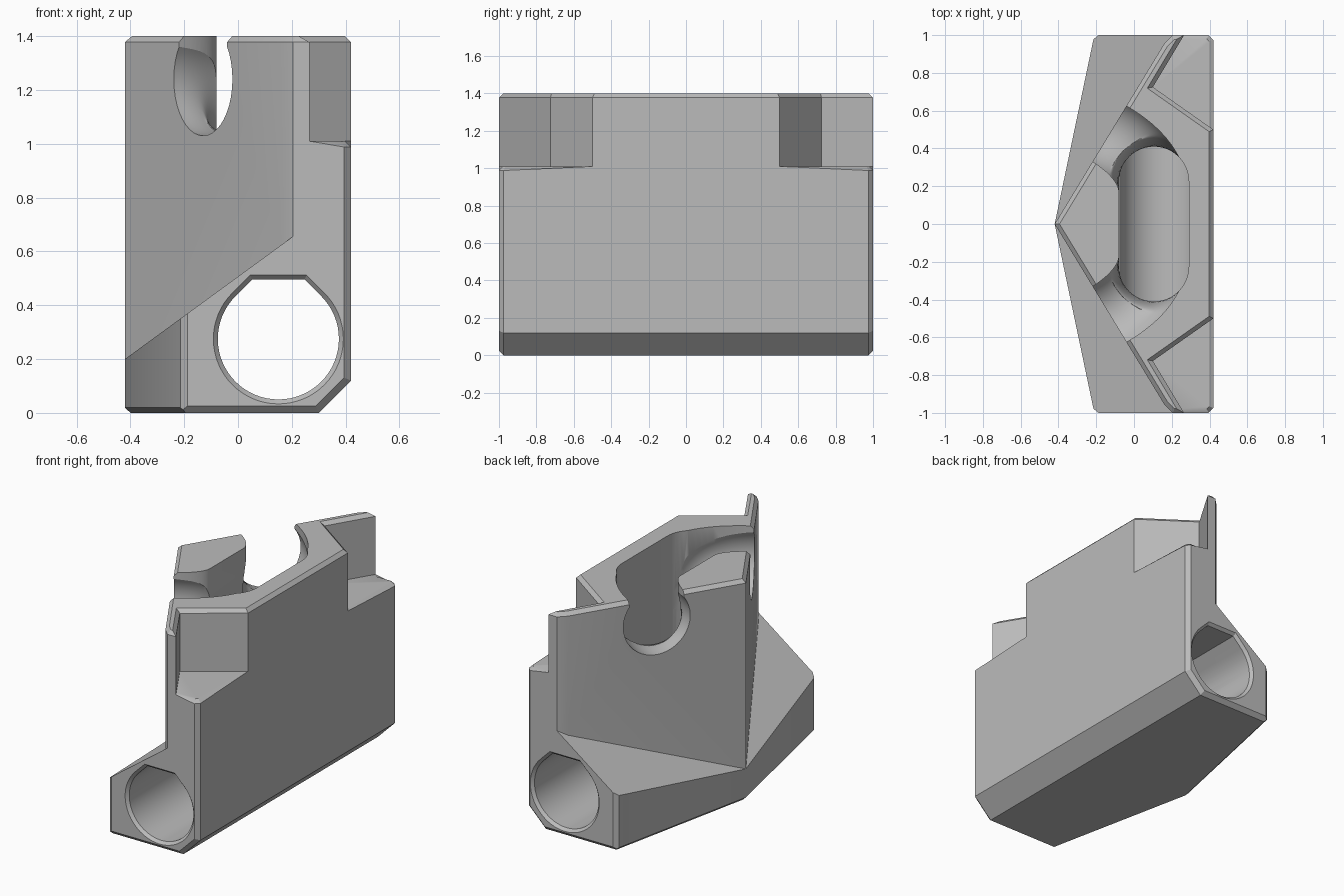
import bpy, bmesh, math
from mathutils import Vector

old = bpy.data.objects.get("Cube")
if old:
    bpy.data.objects.remove(old, do_unlink=True)

grey = bpy.data.materials.new("plain_grey")
grey.use_nodes = True
COLOUR = (0.5, 0.5, 0.5, 1)
grey.diffuse_color = COLOUR
grey.node_tree.nodes["Principled BSDF"].inputs["Base Color"].default_value = COLOUR

HEIGHT = 1.4


def to_object(name, bm):
    bmesh.ops.recalc_face_normals(bm, faces=bm.faces)
    mesh = bpy.data.meshes.new(name)
    bm.to_mesh(mesh)
    bm.free()
    mesh.materials.append(grey)
    obj = bpy.data.objects.new(name, mesh)
    bpy.context.collection.objects.link(obj)
    return obj


def loft(rings):
    """Closed solid through rings of equal point count."""
    bm = bmesh.new()
    loops = [[bm.verts.new(p) for p in ring] for ring in rings]
    n = len(loops[0])
    for a, b in zip(loops, loops[1:]):
        for i in range(n):
            j = (i + 1) % n
            bm.faces.new((a[i], a[j], b[j], b[i]))
    bm.faces.new(loops[0])
    bm.faces.new(loops[-1])
    bmesh.ops.recalc_face_normals(bm, faces=bm.faces)
    return bm


def prism(plan, low, high):
    """Extrude a plan outline; low(x) gives the underside height."""
    return loft([[(x, y, low(x)) for x, y in plan], [(x, y, high) for x, y in plan]])


def cut(target, cutters):
    for c in cutters:
        c.hide_render = True
        mod = target.modifiers.new("cut", "BOOLEAN")
        mod.operation, mod.solver, mod.object = "DIFFERENCE", "EXACT", c
    bpy.context.view_layer.update()
    deps = bpy.context.evaluated_depsgraph_get()
    mesh = bpy.data.meshes.new_from_object(target.evaluated_get(deps))
    target.modifiers.clear()
    target.data = mesh
    for c in cutters:
        bpy.data.objects.remove(c, do_unlink=True)


def clip(bm, point, normal):
    """Slice off everything on the normal side and close the cut."""
    geom = bm.verts[:] + bm.edges[:] + bm.faces[:]
    res = bmesh.ops.bisect_plane(bm, geom=geom, plane_co=point, plane_no=normal, clear_outer=True)
    edges = [e for e in res["geom_cut"] if isinstance(e, bmesh.types.BMEdge)]
    if edges:
        bmesh.ops.edgeloop_fill(bm, edges=edges)


def chamfer(bm, point, n1, n2, depth=0.018):
    n = (Vector(n1).normalized() + Vector(n2).normalized()).normalized()
    clip(bm, Vector(point) - n * depth, n)


# Main block: pentagon plan with chamfered base and ends
bm = prism([(0.42, -1), (0.42, 1), (-0.21, 1), (-0.42, 0), (-0.21, -1)], lambda x: 0, HEIGHT)
DOWN, BACK, SLANT = (0, 0, -1), (1, 0, 0), (1, 0, -1)
clip(bm, (0.42, 0, 0.12), SLANT)
for s in (1, -1):
    end, flank = (0, s, 0), (-1, s * 0.21, 0)
    chamfer(bm, (0.42, s, 1), BACK, end)
    chamfer(bm, (0.42, s, 0.12), SLANT, end)
    chamfer(bm, (-0.21, s, 0), flank, end, 0.014)
    chamfer(bm, (0, s, 0), end, DOWN)
    chamfer(bm, (-0.42, 0, 0), flank, DOWN, 0.014)
body = to_object("block_body", bm)

# Sloped shoulder outside the upper wedge, and the corner notches
cutters = []
for s in (1, -1):
    wedge = [(-0.42, 0), (0.16, 0.955), (0.205, 1), (0.405, 1.2), (-0.9, 1.2), (-0.9, 0)]
    notch = [(0.385, 1.2), (0.1, 0.725), (0.42, 0.5), (0.56, 0.402), (0.6, 1.2)]
    cutters.append(to_object("shoulder_cutter", prism(
        [(x, s * y) for x, y in wedge], lambda x: 0.2 + 0.73 * (x + 0.42), 2)))
    cutters.append(to_object("notch_cutter", prism(
        [(x, s * y) for x, y in notch], lambda x: 1.01, 2)))
cut(body, cutters)

# Chamfer the top rim and the outer rims of the notch floors
bm = bmesh.new()
bm.from_mesh(body.data)
bmesh.ops.remove_doubles(bm, verts=bm.verts, dist=0.0005)
bmesh.ops.dissolve_limit(bm, angle_limit=0.01, verts=bm.verts, edges=bm.edges)


def is_rim(e):
    mid = (e.verts[0].co + e.verts[1].co) / 2
    level = abs(e.verts[0].co.z - e.verts[1].co.z) < 0.001
    outer = mid.x > 0.39 or abs(mid.y) > 0.97
    return level and (mid.z > HEIGHT - 0.001 or (abs(mid.z - 1.01) < 0.001 and outer))


bmesh.ops.bevel(bm, geom=[e for e in bm.edges if is_rim(e)], offset=0.022,
                offset_type="OFFSET", segments=1, affect="EDGES", clamp_overlap=True)
bm.to_mesh(body.data)
bm.free()


# Lengthwise tunnel: round with a flat-topped roof and flared mouths
def tunnel_ring(y, r):
    pts = []
    for i in range(49):
        a = math.radians(135 + 270 * i / 48)
        pts.append((0.15 + r * math.cos(a), y, 0.275 + r * math.sin(a)))
    half = r * (math.sqrt(2) - 0.98)
    return pts + [(0.15 + half, y, 0.275 + 0.98 * r), (0.15 - half, y, 0.275 + 0.98 * r)]


mouths = [(-1.02, 0.26), (-0.982, 0.225), (0.982, 0.225), (1.02, 0.26)]
cutters = [to_object("tunnel_cutter", loft([tunnel_ring(y, r) for y, r in mouths]))]

# Central slot dropping into the tunnel
slot = []
for side, start in ((1, 0), (-1, 180)):
    for i in range(25):
        a = math.radians(start + 180 * i / 24)
        slot.append((0.105 + 0.185 * math.cos(a), side * 0.225 + 0.185 * math.sin(a)))
cutters.append(to_object("slot_cutter", prism(slot, lambda x: 0.3, 2)))

# Curved horns leading from the wedge faces into the slot
INWARD = Vector((0.853, -0.521, 0))
MOUTH = Vector((-0.125, 0.475, 1.24))
P1 = MOUTH + INWARD * 0.2
P2 = Vector((0.105, 0.225, 1.24))
P3 = Vector((0.105, 0.225, 0.8))


def horn_rings():
    rings = []
    for k in range(-1, 21):
        t = max(k, 0) / 20
        u = 1 - t
        p = MOUTH * u**3 + P1 * (3 * u * u * t) + P2 * (3 * u * t * t) + P3 * t**3
        d = ((P1 - MOUTH) * u * u + (P2 - P1) * (2 * u * t) + (P3 - P2) * t * t).normalized()
        if k < 0:
            p = MOUTH - INWARD * 0.3
        across = Vector((0.521, 0.853, 0)).lerp(Vector((1, 0, 0)), t)
        across = (across - d * across.dot(d)).normalized()
        up = across.cross(d)
        r = 0.21 - 0.027 * t
        angles = [math.tau * i / 40 for i in range(40)]
        rings.append([p + (across * math.cos(a) + up * math.sin(a)) * r for a in angles])
    return rings


def channel_plan():
    """Plan band along the horn, open to the top."""
    a, c = MOUTH.xy, Vector((0.105, 0.15))
    b = Vector((0.105, 0.334))
    left, right = [], []
    for k in range(-1, 17):
        t = max(k, 0) / 16
        p = a * (1 - t)**2 + b * (2 * t * (1 - t)) + c * t * t
        d = ((b - a) * (1 - t) + (c - b) * t).normalized()
        if k < 0:
            p = a - d * 0.3
        side = Vector((-d.y, d.x)) * (0.172 + 0.012 * t)
        left.append(p + side)
        right.append(p - side)
    return left + right[::-1]


for s in (1, -1):
    rings = [[(p.x, s * p.y, p.z) for p in ring] for ring in horn_rings()]
    cutters.append(to_object("horn_cutter", loft(rings)))
    band = [(p.x, s * p.y) for p in channel_plan()]
    cutters.append(to_object("channel_cutter", prism(band, lambda x: 1.22, 2)))
cut(body, cutters)

# Smooth curved walls, keep edges sharp
bpy.ops.object.select_all(action="DESELECT")
body.select_set(True)
bpy.context.view_layer.objects.active = body
bpy.ops.object.shade_smooth_by_angle(angle=math.radians(25))
